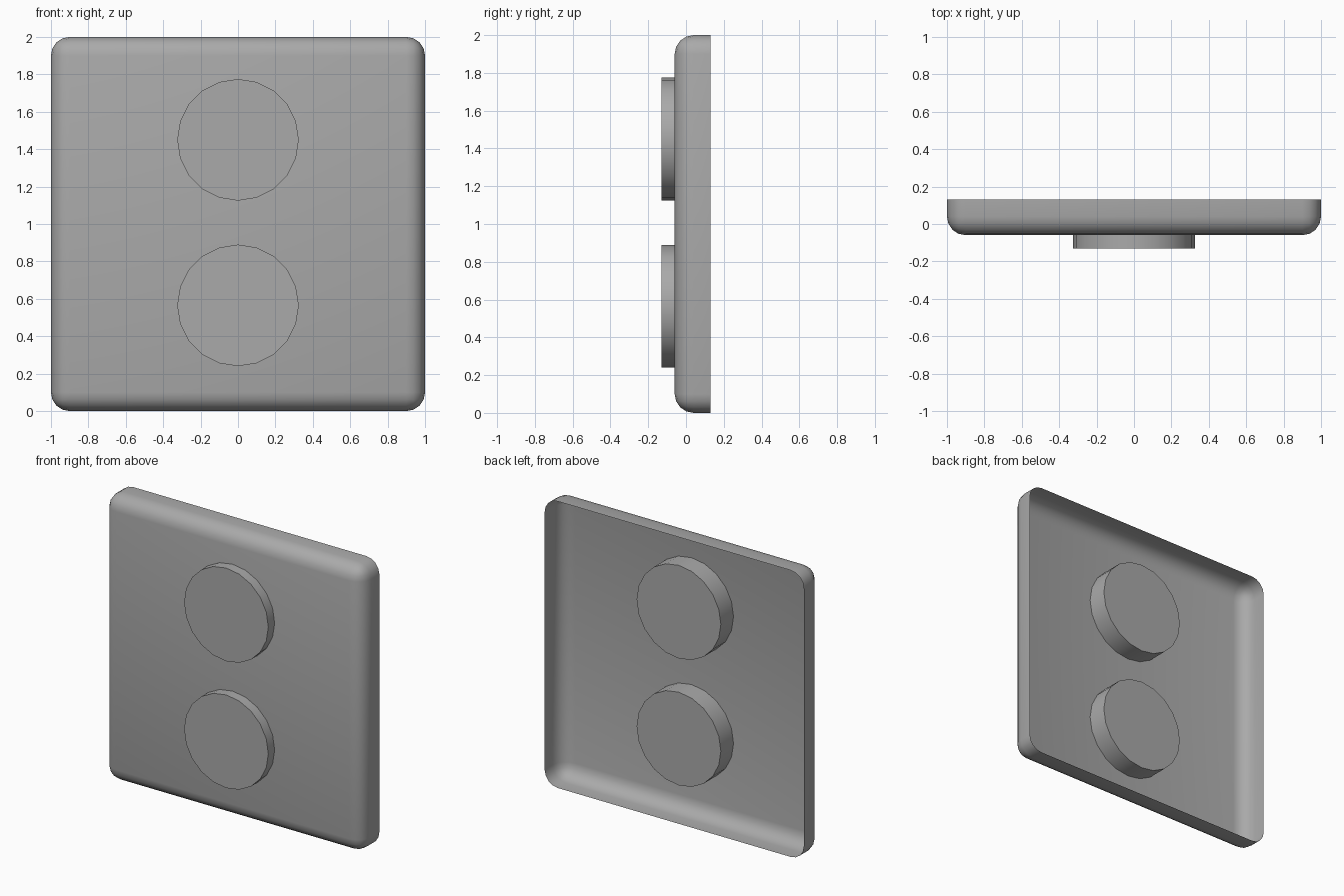
import bpy
import bmesh
import math
from mathutils import Matrix, Vector

cube = bpy.data.objects.get("Cube")
if cube:
    bpy.data.objects.remove(cube, do_unlink=True)

FRONT, BACK = -0.06, 0.13
BUTTON_FRONT, BUTTON_BACK = -0.13, 0.08

grey = bpy.data.materials.new("plain_grey")
grey.use_nodes = True
grey.diffuse_color = (0.4, 0.4, 0.4, 1)
grey.node_tree.nodes["Principled BSDF"].inputs["Base Color"].default_value = (0.4, 0.4, 0.4, 1)


def add_object(name, bm, angle):
    mesh = bpy.data.meshes.new(name)
    bm.to_mesh(mesh)
    bm.free()
    mesh.materials.append(grey)
    obj = bpy.data.objects.new(name, mesh)
    bpy.context.collection.objects.link(obj)
    bpy.ops.object.select_all(action="DESELECT")
    obj.select_set(True)
    bpy.context.view_layer.objects.active = obj
    bpy.ops.object.shade_smooth_by_angle(angle=math.radians(angle))
    return obj


# Cover plate: thin rounded shell, open at the back
bm = bmesh.new()
depth = BACK - FRONT
bmesh.ops.create_cube(bm, size=1, matrix=Matrix.Translation((0, (FRONT + BACK) / 2, 1))
                      @ Matrix.Diagonal((2, depth, 2, 1)))
bm.normal_update()
back = [f for f in bm.faces if f.normal.y > 0.9]
bmesh.ops.delete(bm, geom=back, context="FACES_ONLY")
edges = [e for e in bm.edges if not e.is_boundary]
bmesh.ops.bevel(bm, geom=edges, offset=0.1, segments=4, profile=0.5, affect="EDGES")
add_object("cover_plate", bm, 40)


# Round buttons passing through the plate
def add_button(name, z):
    bm = bmesh.new()
    place = (Matrix.Translation((0, (BUTTON_FRONT + BUTTON_BACK) / 2, z))
             @ Matrix.Rotation(math.pi / 2, 4, "X"))
    bmesh.ops.create_cone(bm, cap_ends=True, segments=20, radius1=0.325, radius2=0.325,
                          depth=BUTTON_BACK - BUTTON_FRONT, matrix=place)
    add_object(name, bm, 40)


add_button("upper_button", 1.45)
add_button("lower_button", 0.565)
